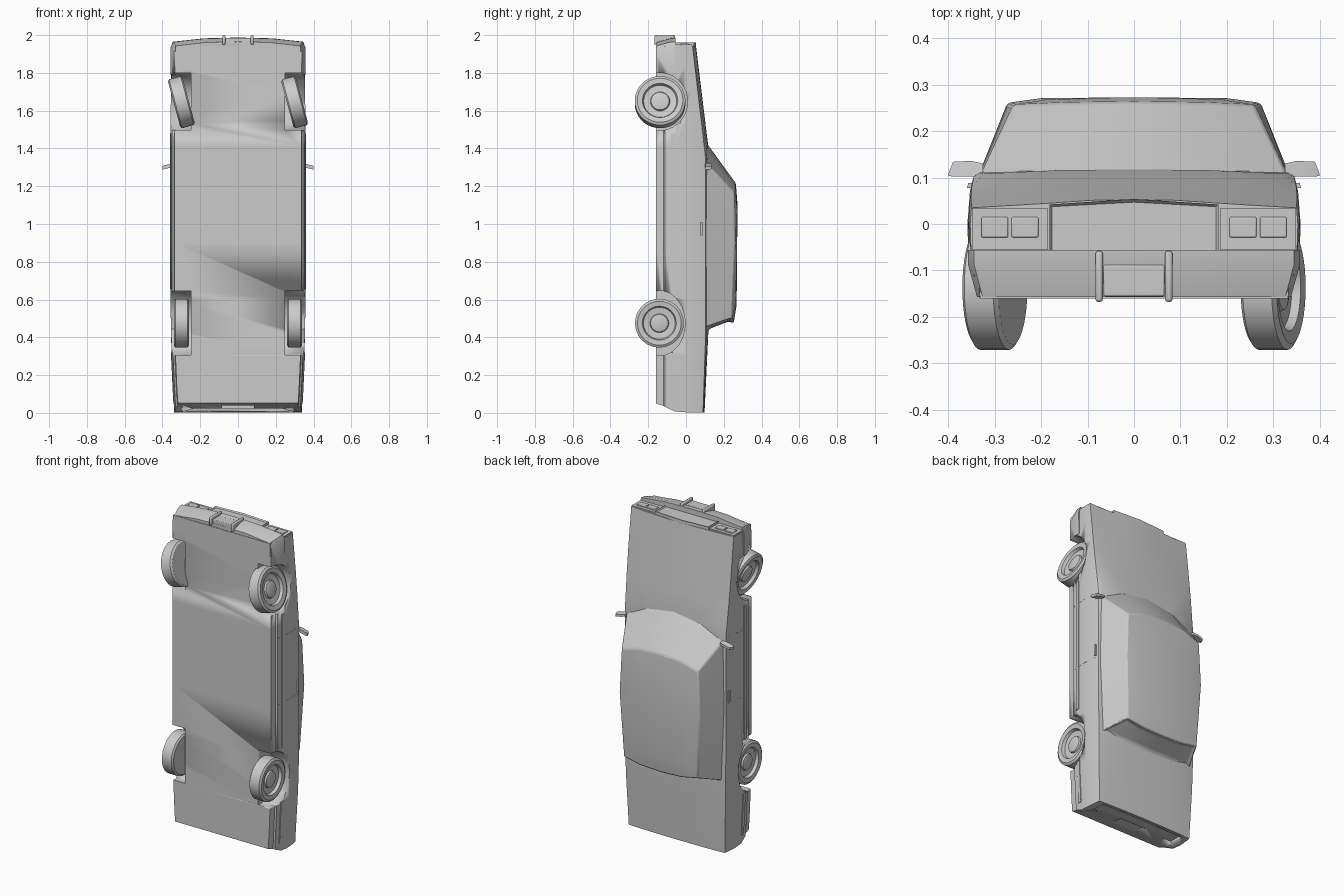
import bpy, bmesh, math
from mathutils import Matrix

cube = bpy.data.objects.get("Cube")
if cube:
    bpy.data.objects.remove(cube)

paint = bpy.data.materials.new("plain_grey")
paint.use_nodes = True
GREY = (0.6, 0.6, 0.6, 1)
paint.diffuse_color = GREY
paint.node_tree.nodes["Principled BSDF"].inputs["Base Color"].default_value = GREY


def finish(name, bm, bevel=0, angle=30):
    bmesh.ops.recalc_face_normals(bm, faces=bm.faces)
    mesh = bpy.data.meshes.new(name)
    bm.to_mesh(mesh)
    bm.free()
    mesh.materials.append(paint)
    ob = bpy.data.objects.new(name, mesh)
    bpy.context.collection.objects.link(ob)
    if bevel:
        mod = ob.modifiers.new("Bevel", "BEVEL")
        mod.width, mod.segments, mod.limit_method = bevel, 2, "ANGLE"
    bpy.ops.object.select_all(action="DESELECT")
    ob.select_set(True)
    bpy.context.view_layer.objects.active = ob
    bpy.ops.object.shade_smooth_by_angle(angle=math.radians(angle))
    return ob


def skin(rings):
    bm = bmesh.new()
    rows = [[bm.verts.new(p) for p in ring] for ring in rings]
    n = len(rows[0])
    for a, b in zip(rows, rows[1:]):
        for i in range(n):
            j = (i + 1) % n
            bm.faces.new((a[i], a[j], b[j], b[i]))
    bm.faces.new(rows[0])
    bm.faces.new(rows[-1])
    bmesh.ops.recalc_face_normals(bm, faces=bm.faces)
    return bm


def loft(name, rings, triangles=False, **kw):
    bm = skin(rings)
    if triangles:
        bmesh.ops.triangulate(bm, faces=bm.faces)
    return finish(name, bm, **kw)


def box(name, x, y, z, **kw):
    rings = [[(x[0], y[0], k), (x[1], y[0], k), (x[1], y[1], k), (x[0], y[1], k)] for k in z]
    return loft(name, rings, **kw)


def cut(target, cutter):
    cutter.hide_render = True
    cutter.hide_set(True)
    mod = target.modifiers.new("Cut", "BOOLEAN")
    mod.operation, mod.object, mod.solver = "DIFFERENCE", cutter, "EXACT"


def interp(table, t):
    for (a, u), (b, v) in zip(table, table[1:]):
        if t <= b:
            return u + (v - u) * max(0, (t - a) / (b - a))
    return table[-1][1]


# Body guide curves along the length (z)
WIDTH = [(0, .338), (.3, .352), (.6, .358), (1.5, .358), (1.95, .353)]
EDGE = [(0, .09), (.42, .104), (1.36, .102), (1.95, .034)]
CREASE = [(0, .26), (.42, .29), (1.38, .333), (1.95, .182)]
CENTRE = [(0, .098), (.42, .118), (1.41, .118), (1.95, .052)]
SIDE = [(-.16, .94), (-.118, .95), (-.112, .975), (-.06, .995), (0, 1), (.07, .985), (.1, .965)]


def side_x(y, z):
    return interp(WIDTH, z) * interp(SIDE, y)


def section(z):
    edge, mid = interp(EDGE, z), interp(CENTRE, z)
    ys = [-.16, -.118, -.112, -.06, 0, edge * .7, edge]
    half = [(side_x(y, z), y) for y in ys]
    half.append((interp(CREASE, z), edge * .45 + mid * .55))
    half.append((interp(CREASE, z) * .5, edge * .1 + mid * .9))
    ring = half + [(0, mid)] + [(-x, y) for x, y in reversed(half)]
    # the tail tucks in under the rear
    tuck = .05 * max(0, 1 - z / .1)
    return [(x, y, z + tuck * min(1, max(0, (-y - .05) / .1))) for x, y in ring]


body = loft("body", [section(z) for z in
            (.003, .06, .15, .3, .42, .6, .9, 1.2, 1.36, 1.41, 1.55, 1.7, 1.85, 1.943)],
            triangles=True, angle=25)

# Wheels: tyre, dished rim and hub cap turned about the axle
TYRE = [(.03, .029), (.046, .024), (.05, .014), (.084, .018), (.09, .036),
        (.116, .04), (.129, .032), (.129, -.032), (.118, -.04)]


def circle(x, y, z, ry, rz, n=36):
    return [(x, y + ry * math.cos(i * math.tau / n), z + rz * math.sin(i * math.tau / n))
            for i in range(n)]


def wheel(name, side, y, z, steer, size):
    bm = skin([circle(side * x, 0, 0, r * size, r * size) for r, x in TYRE])
    bm.transform(Matrix.Translation((side * .3, y, z)) @ Matrix.Rotation(steer, 4, "Y"))
    finish(name, bm)


def well(name, target, side, z, ry, rz):
    cut(target, loft(name, [circle(side * x, -.14, z, ry, rz) for x in (.25, .42)]))


# Wrap-around front bumper
half = [(.358, 1.79), (.36, 1.93), (.347, 1.965), (.18, 1.983), (0, 1.987)]
outline = half + [(-x, z) for x, z in reversed(half[:-1])]
rings = [[(x * w, y, z - (drop if z > 1.9 else 0)) for x, z in outline]
         for y, w, drop in ((-.157, .94, .022), (-.085, .995, .002), (-.056, .995, 0))]
bumper = loft("front_bumper", rings, triangles=True)

for word, s in (("left", 1), ("right", -1)):
    wheel("front_wheel_" + word, s, -.137, 1.645, math.radians(-15), 1.04)
    wheel("rear_wheel_" + word, s, -.141, .475, 0, 1)
    well("front_well_cutter_" + word, body, s, 1.648, .148, .153)
    well("bumper_well_cutter_" + word, bumper, s, 1.648, .147, .152)
    well("rear_well_cutter_" + word, body, s, .475, .135, .172)

# Recessed rear panel and plate pocket
cut(body, box("rear_panel_cutter", (-.29, .29), (-.025, .07), (-.1, .022)))
cut(body, box("plate_pocket_cutter", (-.085, .085), (-.1, -.01), (-.1, .04)))


# Cabin: rings from beltline to roof, each listed front to back on one side
def cabin_ring(half):
    return half + [(-x, y, z) for x, y, z in reversed(half) if x > 0]


belt = cabin_ring([(0, .112, 1.425), (.18, .108, 1.4), (.335, .098, 1.33), (.338, .098, .9),
                   (.32, .1, .45), (.18, .108, .425), (0, .11, .42)])
roof = cabin_ring([(0, .264, 1.215), (.15, .262, 1.205), (.26, .257, 1.17), (.273, .261, .9),
                   (.252, .246, .5), (.14, .25, .48), (0, .252, .475)])
crown = cabin_ring([(0, .273, 1.1), (.1, .271, 1.1), (.19, .268, 1.1), (.2, .271, .9),
                    (.19, .262, .58), (.1, .266, .57), (0, .268, .57)])
bm = skin([belt, roof, crown])
# rear window sunk between the pillars
glass = [f for f in bm.faces if f.normal.z < -.6]
bmesh.ops.inset_region(bm, faces=glass, thickness=.024, depth=-.018)
bmesh.ops.triangulate(bm, faces=[f for f in bm.faces if len(f.verts) > 4])
finish("cabin", bm, bevel=.008, angle=32)


# Trim strips that follow the body side
def strip(name, s, y0, y1, z0, z1, proud=.004):
    rings = []
    for i in range(9):
        z = z0 + (z1 - z0) * i / 8
        a, b = side_x(y0, z), side_x(y1, z)
        rings.append([(s * (a - .01), y0, z), (s * (a + proud), y0, z),
                      (s * (b + proud), y1, z), (s * (b - .01), y1, z)])
    loft(name, rings)


for word, s in (("left", 1), ("right", -1)):
    strip("rear_moulding_" + word, s, -.08, -.055, .06, .32)
    strip("door_moulding_" + word, s, -.08, -.055, .655, 1.48)
    strip("door_handle_" + word, s, .078, .088, .94, 1.01, .009)
    for k, z in enumerate((.93, 1.34)):
        for m, (a, b) in enumerate(((-.11, -.06), (-.06, 0), (0, .07), (.07, .098))):
            strip(f"door_seam_{word}_{k}_{m}", s, a, b, z - .002, z + .002, .001)
    # Door mirror
    rings = [[(s * x, y, z + sweep) for y, z in
              ((lo, 1.305), (lo, 1.325), (hi, 1.32), (hi, 1.305))]
             for x, lo, hi, sweep in ((.325, .1, .13, .0), (.35, .102, .136, -.005),
                                      (.39, .102, .134, -.015), (.4, .104, .108, -.017))]
    loft("mirror_" + word, rings)
    # Lamp surround and paired headlights
    x0, x1 = sorted((s * .185, s * .349))
    box("lamp_surround_" + word, (x0, x1), (-.055, .033), (1.92, 1.95))
    for k, x in enumerate((.235, .3)):
        box(f"headlight_{word}_{k}", (s * x - .029, s * x + .029), (-.029, .015), (1.935, 1.956),
            bevel=.003)
    # Overrider
    box("overrider_" + word, (s * .075 - .008, s * .075 + .008), (-.168, -.058), (1.95, 2),
        bevel=.006)

# Grille with crowned shell and sunk centre
shell = [(-.182, -.075), (.182, -.075), (.182, .042), (0, .054), (-.182, .042)]
bm = skin([[(x, y, z) for x, y in shell] for z in (1.9, 1.962)])
face = [f for f in bm.faces if f.normal.z > .9]
bmesh.ops.inset_region(bm, faces=face, thickness=.007, depth=-.008)
finish("grille", bm)

box("number_plate", (-.066, .066), (-.156, -.088), (1.95, 1.986), bevel=.004)
